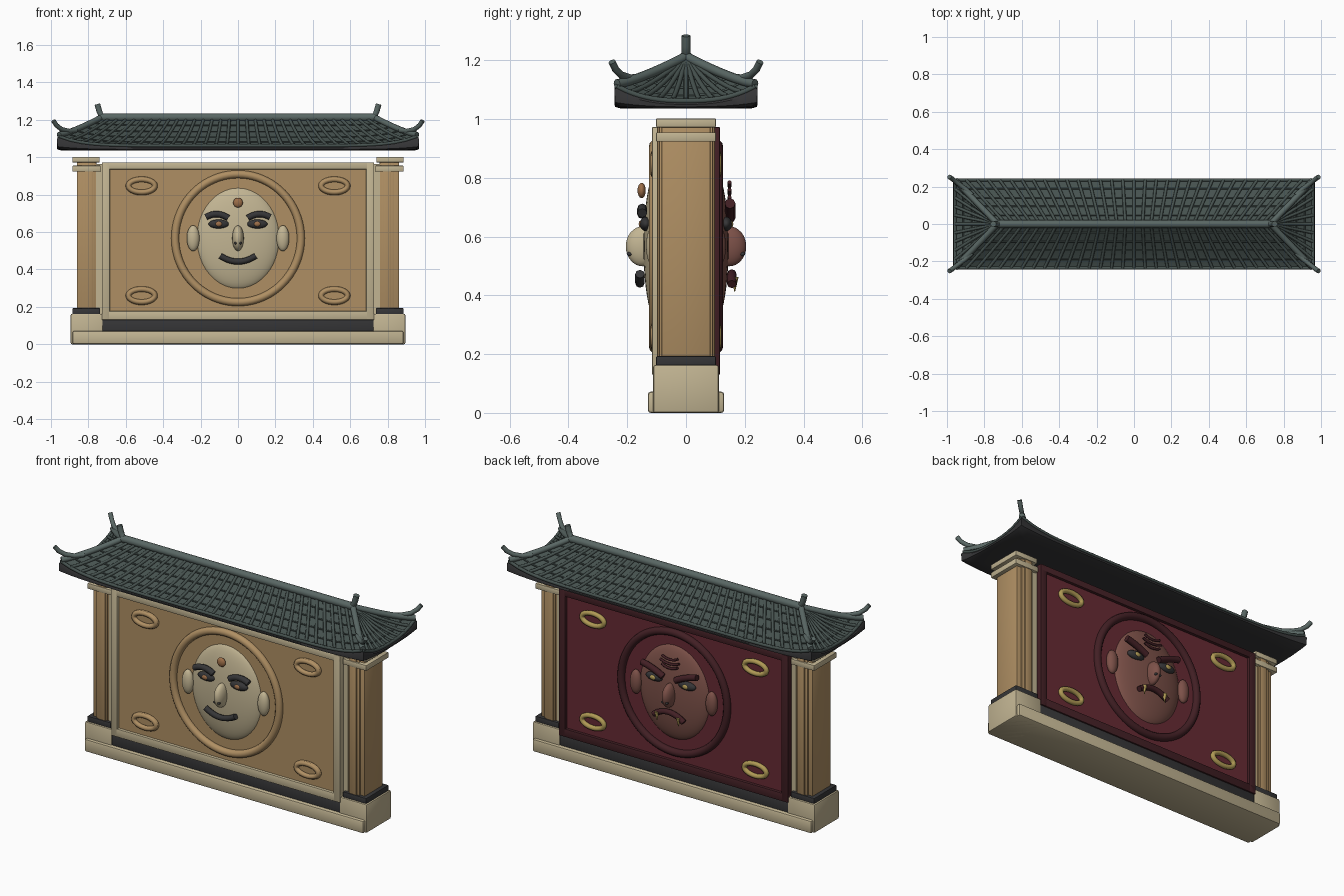
import bpy, bmesh, math
from mathutils import Vector

if "Cube" in bpy.data.objects:
    bpy.data.objects.remove(bpy.data.objects["Cube"])

def mat(name, r, g, b):
    m = bpy.data.materials.new(name)
    m.diffuse_color = (r, g, b, 1)
    m.use_nodes = True
    m.node_tree.nodes["Principled BSDF"].inputs["Base Color"].default_value = m.diffuse_color
    return m

CREAM = mat("cream_stone", .54, .46, .29)
TAN = mat("tan_wood", .43, .275, .125)
CHAR = mat("charcoal", .036, .036, .038)
BURG = mat("burgundy", .135, .023, .034)
MAROON = mat("dark_maroon", .055, .014, .018)
BROWN = mat("brown_skin", .205, .083, .066)
GOLD = mat("gold", .43, .32, .09)
ROOF = mat("roof_slate", .061, .084, .078)
RIDGE = mat("ridge_slate", .10, .135, .127)
COPPER = mat("copper", .33, .155, .065)

def finish(name, bm, m, smooth=True):
    me = bpy.data.meshes.new(name)
    bmesh.ops.recalc_face_normals(bm, faces=bm.faces)
    bm.to_mesh(me)
    bm.free()
    me.materials.append(m)
    o = bpy.data.objects.new(name, me)
    bpy.context.collection.objects.link(o)
    if smooth:
        me.shade_smooth()
        me.set_sharp_from_angle(angle=math.radians(40))
    return o

def box(name, x0, x1, y0, y1, z0, z1, m, bev=.006):
    bm = bmesh.new()
    bmesh.ops.create_cube(bm, size=1)
    for v in bm.verts:
        v.co = ((x0 + x1) / 2 + v.co.x * (x1 - x0), (y0 + y1) / 2 + v.co.y * (y1 - y0),
                (z0 + z1) / 2 + v.co.z * (z1 - z0))
    if bev:
        bmesh.ops.bevel(bm, geom=bm.edges[:], offset=bev, segments=2, profile=.5, affect='EDGES')
    return finish(name, bm, m)

def ball(name, c, r, m, seg=32):
    bm = bmesh.new()
    bmesh.ops.create_uvsphere(bm, u_segments=seg, v_segments=seg // 2, radius=1)
    for v in bm.verts:
        v.co = Vector(c) + Vector([v.co[i] * r[i] for i in range(3)])
    return finish(name, bm, m)

def tubes(name, paths, r, m, cyclic=False, res=2):
    """One mesh made of round tubes along the given paths."""
    cu = bpy.data.curves.new(name, 'CURVE')
    cu.dimensions = '3D'
    cu.bevel_depth, cu.bevel_resolution, cu.use_fill_caps = r, res, True
    for p in paths:
        s = cu.splines.new('POLY')
        s.points.add(len(p) - 1)
        for q, c in zip(s.points, p):
            q.co = (*c, 1)
        s.use_cyclic_u = cyclic
        s.use_smooth = True
    cu.materials.append(m)
    o = bpy.data.objects.new(name, cu)
    bpy.context.collection.objects.link(o)
    bpy.ops.object.select_all(action='DESELECT')
    o.select_set(True)
    bpy.context.view_layer.objects.active = o
    bpy.ops.object.convert(target='MESH')
    return o

def ellipse(cx, y, cz, rx, rz, n=64):
    return [(cx + rx * math.cos(2 * math.pi * i / n), y, cz + rz * math.sin(2 * math.pi * i / n)) for i in range(n)]

# --- base ---
box("base_slab", -.885, .885, -.13, .13, 0, .072, CREAM, .01)
box("dark_plinth", -.725, .725, -.108, .108, .06, .135, CHAR, .003)

# --- end columns with pedestal, foot band and caps ---
for side, s in (("right", 1), ("left", -1)):
    def cbox(n, a, b, y, z0, z1, m, bev=.004):
        box(side + "_" + n, min(s * a, s * b), max(s * a, s * b), -y, y, z0, z1, m, bev)
    cbox("pedestal", .722, .895, .112, 0, .163, CREAM, .008)
    cbox("foot_band", .737, .885, .102, .155, .193, CHAR)
    cbox("column_core", .757, .862, .083, .18, .985, TAN)
    cbox("column_step", .767, .835, .092, .18, .985, TAN)
    cbox("column_face", .775, .818, .098, .18, .985, TAN)
    cbox("lower_cap", .735, .885, .102, .923, .955, CREAM)
    cbox("upper_cap", .74, .885, .102, .972, 1.002, CREAM)

# --- wall, panels and frames; d is the facing direction ---
box("wall_core", -.758, .758, -.085, .085, .12, .965, CREAM, 0)
for side, d, pm, fm in (("front", -1, TAN, CREAM), ("back", 1, BURG, MAROON)):
    def fbox(n, x0, x1, a, b, z0, z1, m, bev=.004):
        box(side + "_" + n, x0, x1, min(a * d, b * d), max(a * d, b * d), z0, z1, m, bev)
    fbox("panel", -.70, .70, .07, .1, .15, .96, pm, 0)
    for n, x0, x1, z0, z1 in (("frame_left", -.728, -.685, .13, .973), ("frame_right", .685, .728, .13, .973),
                              ("frame_top", -.728, .728, .935, .973), ("frame_bottom", -.728, .728, .13, .177)):
        fbox(n, x0, x1, .06, .116, z0, z1, fm)
    # medallion ring and corner rosettes
    CZ = .567
    tubes(side + "_medallion_ring", [ellipse(0, d * .105, CZ, .336, .342, 80)], .021, TAN if d < 0 else MAROON, True, 4)
    for sx in (-1, 1):
        for z in (.26, .847):
            tubes(side + "_rosette", [ellipse(sx * .515, d * .107, z, .07, .034, 40)], .014,
                  TAN if d < 0 else GOLD, True)
            if d < 0:
                tubes(side + "_rosette_rim", [ellipse(sx * .515, d * .104, z, .079, .043, 40)], .007, TAN, True)
    # head, ears, nose
    skin = CREAM if d < 0 else BROWN
    ball(side + "_face", (0, d * .088, CZ), (.225, .057, .274), skin, 48)
    ball(side + "_nose", (0, d * .147, CZ), (.031, .058, .068), skin)
    for sx in (-1, 1):
        ball(side + "_ear", (sx * .24, d * .11, CZ), (.034, .026, .069), skin)
        ball(side + "_nostril", (sx * .013, d * .192, CZ - .026), (.008, .01, .007), CHAR, 12)
        ball(side + "_eye", (sx * .103, d * .137, .643), (.055, .02, .024), CHAR, 24)
        ball(side + "_pupil", (sx * .103, d * .153, .643), (.018, .008, .013), COPPER if d < 0 else GOLD, 16)

def arc(x0, x1, y, z0, z1, bow, n=14):
    """Bowed path from (x0, z0) to (x1, z1)."""
    return [(x0 + (x1 - x0) * t, y, z0 + (z1 - z0) * t + bow * 4 * t * (1 - t)) for t in [i / n for i in range(n + 1)]]

# --- calm front expression ---
ball("front_forehead_dot", (0, -.151, .757), (.026, .014, .026), COPPER, 24)
tubes("front_brows", [arc(s * .052, s * .172, -.149, .675, .68, .018) for s in (-1, 1)], .017, CHAR)
tubes("front_smile", [arc(-.095, .095, -.157, .473, .473, -.031)], .016, CHAR)

# --- fierce back expression ---
tubes("back_brows", [arc(s * .04, s * .175, .15, .663, .713, .006) for s in (-1, 1)], .018, MAROON)
tubes("back_wrinkles", [arc(-w, w, .148, z, z, -.014) for w, z in ((.05, .735), (.06, .76), (.05, .785))], .007, MAROON)
tubes("back_frown", [arc(-.095, .095, .156, .438, .438, .035)], .016, MAROON)
for s in (-1, 1):
    bm = bmesh.new()
    bmesh.ops.create_cone(bm, cap_ends=True, segments=12, radius1=.001, radius2=.013, depth=.05)
    for v in bm.verts:
        v.co += Vector((s * .068, .166, .437))
    finish("back_tusk", bm, GOLD)

# --- hipped roof with lifted corners ---
def ze(t, long):
    return 1.062 + .05 * abs(t) ** (8 if long else 2.6)

def slope(t, s, side, up=0):
    """Point on roof; t along the eave, s from eave (0) to ridge (1)."""
    hx, hy, long = .957 - .227 * s, .235 * (1 - s), side in "fb"
    k = s ** 1.3
    z = ze(t, long) * (1 - k) + 1.205 * k + up
    return place(t, hx, hy, z, side)

def place(t, hx, hy, z, side):
    if side in "fb":
        return (t * hx, -hy if side == "f" else hy, z)
    return (hx if side == "r" else -hx, t * hy, z)

def skin_mesh(name, rowcount, fn, m):
    bm = bmesh.new()
    for side in "fbrl":
        n = 48 if side in "fb" else 16
        g = [[bm.verts.new(fn(-1 + 2 * i / n, j, side)) for i in range(n + 1)] for j in range(rowcount)]
        for j in range(rowcount - 1):
            for i in range(n):
                bm.faces.new((g[j][i], g[j][i + 1], g[j + 1][i + 1], g[j + 1][i]))
    bmesh.ops.remove_doubles(bm, verts=bm.verts[:], dist=.0004)
    return finish(name, bm, m)

skin_mesh("roof_slopes", 11, lambda t, j, sd: slope(t, j / 10, sd), ROOF)
# rows: half x, half y, drop share of the eave lift, height
EAVE = [(.957, .235, 1, 1.062), (.967, .243, 1, 1.05), (.966, .242, .3, 1.042), (.945, .222, .12, 1.036),
        (.88, .16, 0, 1.036), (.72, 0, 0, 1.036)]
def eave(t, j, sd):
    hx, hy, k, z = EAVE[j]
    return place(t, hx, hy, z + k * (ze(t, sd in "fb") - 1.062), sd)
skin_mesh("eave_soffit", len(EAVE), eave, CHAR)

S = [i / 8 for i in range(9)]
ribs = [[slope(-1 + 2 * i / 32, s, sd, .003) for s in S] for sd in "fb" for i in range(1, 32)]
ribs += [[slope(-1 + 2 * i / 10, s * .97, sd, .003) for s in S] for sd in "rl" for i in range(1, 10)]
tubes("tile_ribs", ribs, .0085, ROOF)
T = [-1 + i / 16 for i in range(33)]
tubes("tile_courses", [[slope(t, s, sd, .002) for t in T] for sd in "fbrl" for s in (.2, .4, .6, .8)], .004, ROOF, res=1)
tubes("eave_trim", [[slope(t, 0, sd, 0) for t in T] for sd in "fbrl"], .009, ROOF)

# --- ridges, corner horns and ridge finials ---
tubes("main_ridge", [[(-.735, 0, 1.213), (.735, 0, 1.213)]], .021, RIDGE, res=4)
tubes("hip_ridges", [[slope(t, s, sd, .008) for s in S] for sd in "fb" for t in (-1, 1)], .016, RIDGE, res=3)
horn = [(.865, .155, 1.143), (.905, .19, 1.14), (.945, .22, 1.15), (.97, .24, 1.17), (.987, .252, 1.195)]
tubes("corner_horns", [[(a * x, b * y, z) for x, y, z in horn] for a in (-1, 1) for b in (-1, 1)], .0125, RIDGE, res=3)
fin = [(.71, 0, 1.21), (.733, 0, 1.225), (.743, 0, 1.25), (.752, 0, 1.284)]
tubes("ridge_finials", [[(a * x, y, z) for x, y, z in fin] for a in (-1, 1)], .016, RIDGE, res=3)
